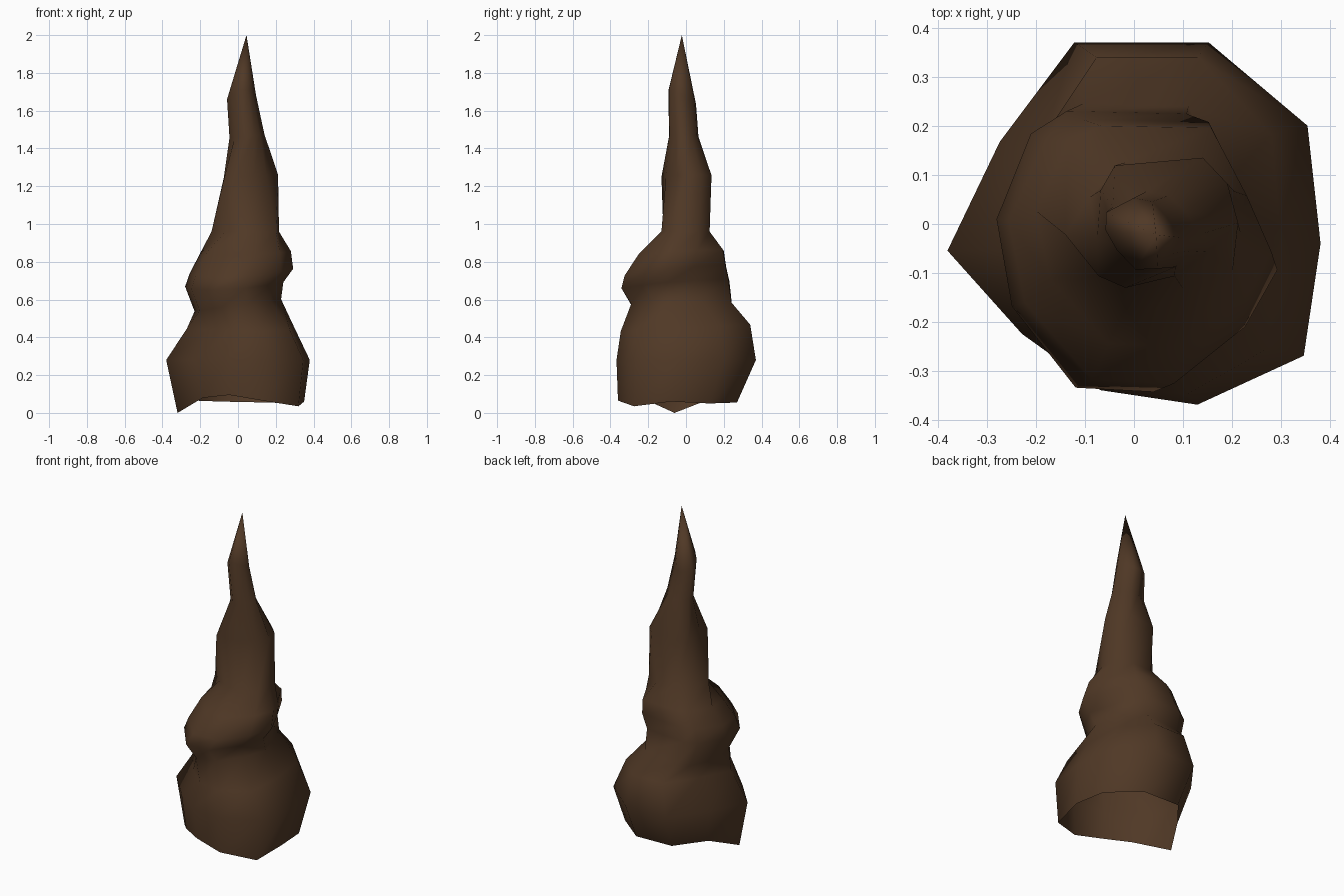
import bpy, bmesh

if "Cube" in bpy.data.objects:
    bpy.data.objects.remove(bpy.data.objects["Cube"])

# One earthy colour
mat = bpy.data.materials.new("dark earth brown")
mat.diffuse_color = (0.080, 0.040, 0.019, 1)
mat.use_nodes = True
mat.node_tree.nodes["Principled BSDF"].inputs["Base Color"].default_value = mat.diffuse_color

# Irregular ten-sided cross-sections, each scaled to a unit box
BASE = [(-.32, 1), (.40, 1), (.93, .54), (1, -.11), (.91, -.73),
        (.34, -1), (-.18, -.92), (-.60, -.61), (-1, -.15), (-.72, .45)]
RIM = BASE[:8] + [(-1, -.05), (-.72, .48)]
BULGE = [(-.45, 1), (.49, .98), (.79, .37), (1, -.14), (.76, -.57),
         (.23, -1), (-.38, -.97), (-.88, -.39), (-1, .23), (-.73, .84)]
SPIRE = [(-.75, .88), (.5, 1), (.85, .6), (1, 0), (.57, -.45),
         (.1, -.82), (-.6, -1), (-.98, -.82), (-1, -.25), (-.95, .5)]
TIP = [(-.25, 1), (.25, .9), (.6, .5), (1, -.1), (.75, -.55),
       (.4, -.97), (-.2, -1), (-.7, -.45), (-1, .1), (-.98, .6)]

# Rings: outline, xmin, xmax, ymin, ymax, z at centre, tilt along x, tilt along y
rings = [
    (RIM, -.32, .35, -.36, .27, .06, 0, 0),           # ragged rim
    (BASE, -.38, .38, -.368, .37, .28, 0, 0),         # widest
    (BASE, -.27, .30, -.345, .34, .45, 0, .05),       # shoulder
    (BULGE, -.23, .228, -.29, .245, .57, .14, 0),     # pinched neck
    (BULGE, -.28, .24, -.342, .23, .685, .06, .08),   # bulge, lower
    (BULGE, -.255, .292, -.325, .213, .755, .06, .10),  # bulge, upper
    (BULGE, -.20, .28, -.25, .20, .85, .03, .05),
    (BASE, -.14, .217, -.13, .125, .96, 0, 0),        # foot of spire
    (SPIRE, -.075, .212, -.13, .135, 1.25, .05, 0),
    (TIP, -.045, .14, -.09, .066, 1.46, .1, 0),
    (TIP, -.058, .095, -.093, .053, 1.66, .1, -.5),
]
rim_jitter = [0, -.005, -.01, 0, -.025, .005, .035, .02, -.06, .005]

# Loft the mound, leaving the underside open
bm = bmesh.new()
loops = []
for i, (outline, x0, x1, y0, y1, z, tx, ty) in enumerate(rings):
    loop = []
    for j, (u, v) in enumerate(outline):
        x = (x0 + x1) / 2 + u * (x1 - x0) / 2
        y = (y0 + y1) / 2 + v * (y1 - y0) / 2
        dz = rim_jitter[j] if i == 0 else tx * x + ty * y
        loop.append(bm.verts.new((x, y, z + dz)))
    loops.append(loop)
n = len(BASE)
for a, b in zip(loops, loops[1:]):
    for j in range(n):
        k = (j + 1) % n
        bm.faces.new((a[k], a[j], b[j], b[k]))

# Pointed tip
tip = bm.verts.new((.045, -.022, 2))
for j in range(n):
    bm.faces.new((loops[-1][(j + 1) % n], loops[-1][j], tip))

for f in bm.faces:
    f.smooth = True
bmesh.ops.recalc_face_normals(bm, faces=bm.faces)
mesh = bpy.data.meshes.new("earth_spire")
bm.to_mesh(mesh)
bm.free()
mesh.materials.append(mat)
obj = bpy.data.objects.new("earth_spire", mesh)
bpy.context.collection.objects.link(obj)
